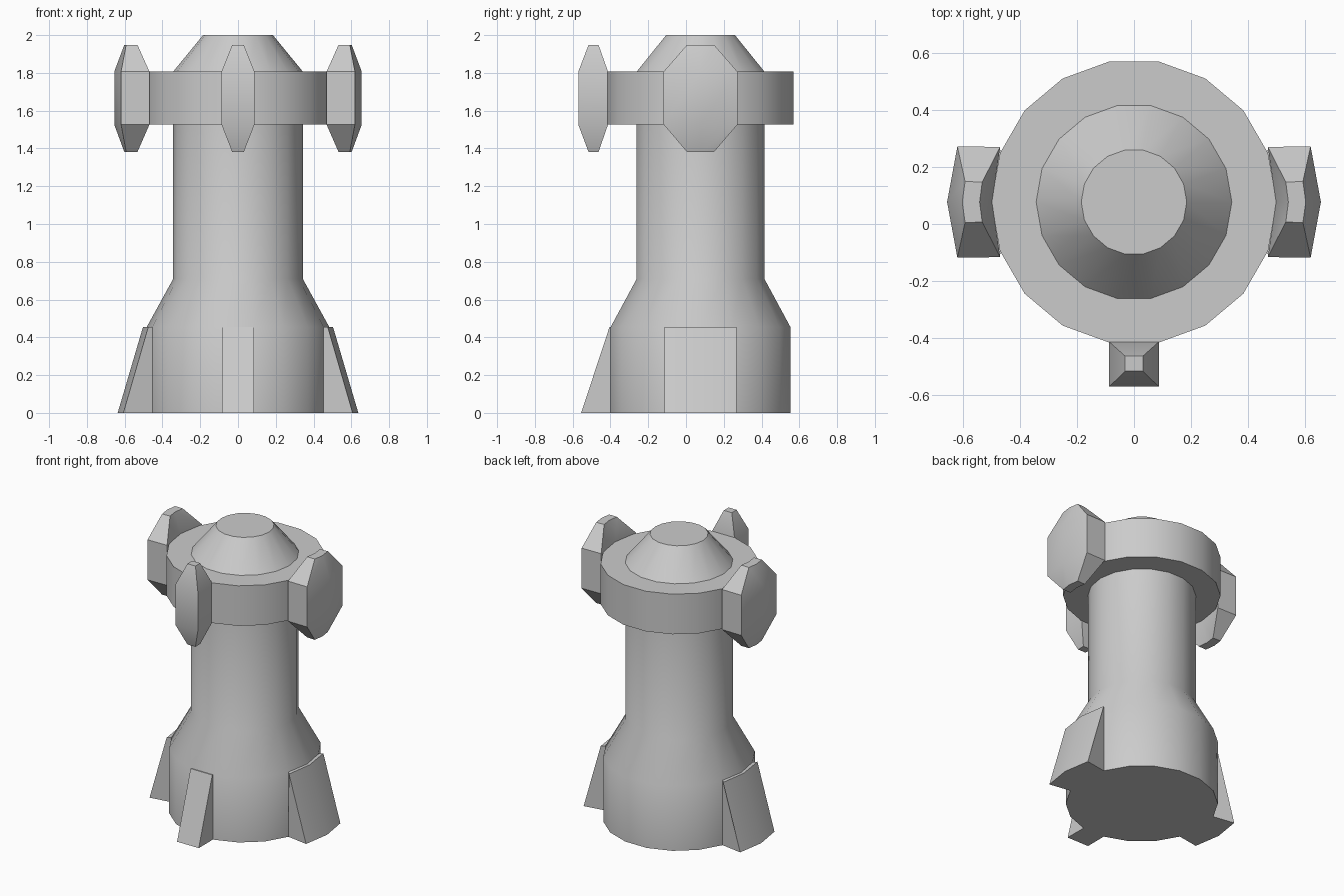
import bpy, bmesh, math

if "Cube" in bpy.data.objects:
    bpy.data.objects.remove(bpy.data.objects["Cube"])

CY = 0.077      # y of the tower axis
SIDES = 18


def loft(name, rings):
    """Skin a stack of closed rings and cap both ends."""
    bm = bmesh.new()
    loops = [[bm.verts.new(p) for p in ring] for ring in rings]
    n = len(loops[0])
    for a, b in zip(loops, loops[1:]):
        for i in range(n):
            j = (i + 1) % n
            bm.faces.new((a[i], a[j], b[j], b[i]))
    bm.faces.new(loops[0])
    bm.faces.new(loops[-1])
    bmesh.ops.recalc_face_normals(bm, faces=bm.faces)
    mesh = bpy.data.meshes.new(name)
    bm.to_mesh(mesh)
    bm.free()
    obj = bpy.data.objects.new(name, mesh)
    bpy.context.collection.objects.link(obj)
    bpy.ops.object.select_all(action='DESELECT')
    obj.select_set(True)
    bpy.context.view_layer.objects.active = obj
    bpy.ops.object.shade_smooth_by_angle(angle=math.radians(30))
    return obj


def turned(name, profile):
    """18-sided revolve of (radius, z) pairs."""
    step = 2 * math.pi / SIDES
    loft(name, [[(r * math.cos(i * step), CY + r * math.sin(i * step), z)
                 for i in range(SIDES)] for r, z in profile])


def side_ring(s, z, inner, inner_mid, outer, outer_mid, half_in, half_out):
    """Six-point section that wraps the left (s=-1) or right (s=1) side."""
    pts = [(inner, -half_in), (outer, -half_out), (outer_mid, 0),
           (outer, half_out), (inner, half_in), (inner_mid, 0)]
    return [(s * x, CY + y, z) for x, y in pts]


def front_ring(z, half, y0, y1):
    return [(-half, y0, z), (half, y0, z), (half, y1, z), (-half, y1, z)]


# Tower body and collar
turned("tower_body", [(0.483, 0), (0.483, 0.455), (0.343, 0.71),
                      (0.343, 1.807), (0.185, 2.0)])
turned("collar", [(0.5, 1.526), (0.5, 1.807)])

# Pods and foot fins on both sides
for s, label in ((1, "right"), (-1, "left")):
    tip = (0.532, 0.541, 0.592, 0.602, 0.07, 0.072)
    mid = (0.469, 0.498, 0.619, 0.655, 0.193, 0.195)
    loft(label + "_pod", [side_ring(s, z, *sec) for z, sec in
                          ((1.382, tip), (1.526, mid), (1.807, mid), (1.948, tip))])
    loft(label + "_fin", [
        side_ring(s, 0, 0.453, 0.48, 0.607, 0.637, 0.165, 0.19),
        side_ring(s, 0.455, 0.453, 0.48, 0.475, 0.503, 0.165, 0.19)])

# Front pod and foot fin
loft("front_pod", [front_ring(z, h, a, b) for z, h, a, b in (
    (1.382, 0.031, -0.516, -0.463), (1.526, 0.087, -0.57, -0.413),
    (1.807, 0.087, -0.57, -0.413), (1.948, 0.031, -0.516, -0.463))])
loft("front_fin", [front_ring(0, 0.084, -0.555, -0.39),
                   front_ring(0.455, 0.084, -0.405, -0.39)])
